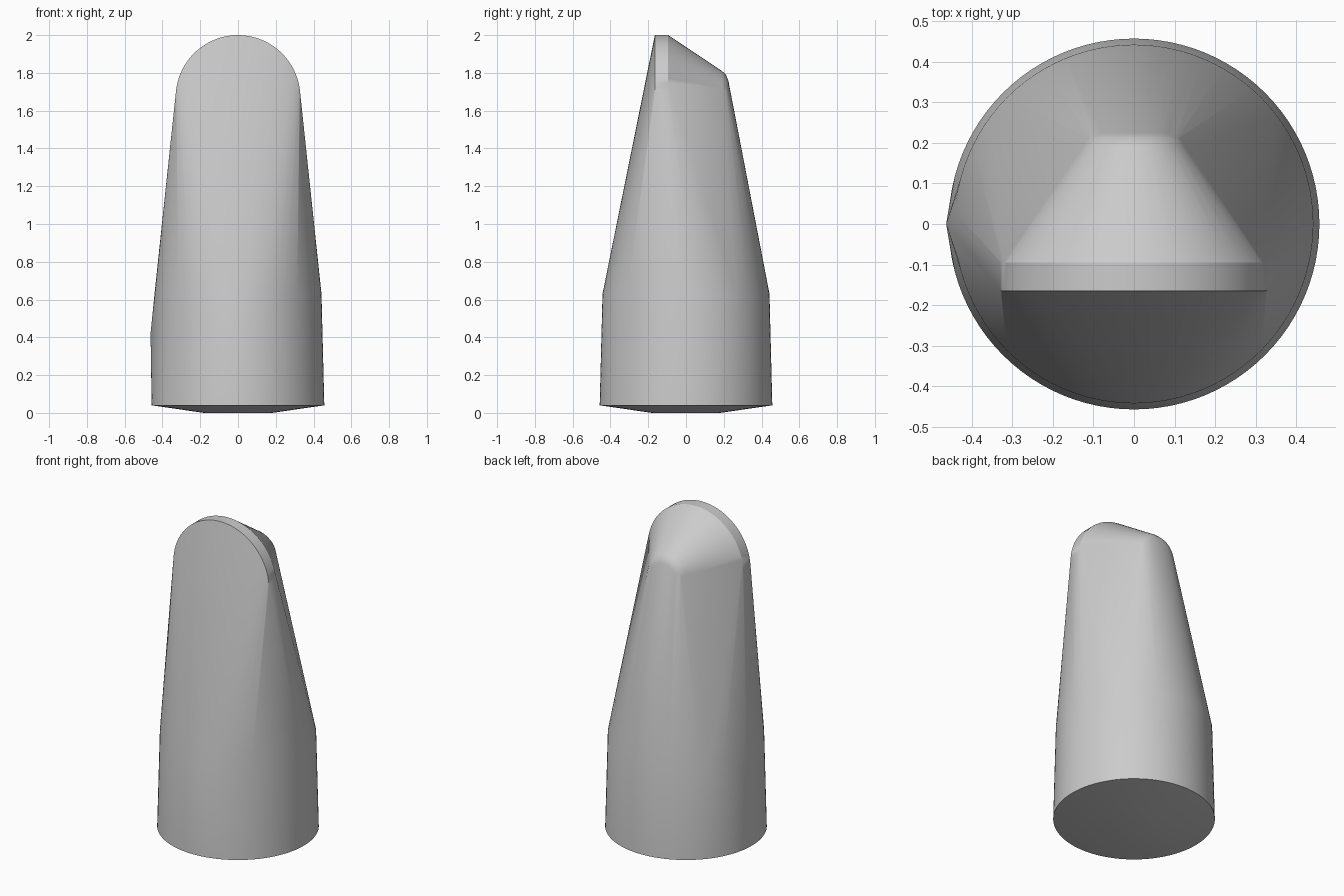
import bpy
import bmesh
from math import sin, cos, pi, radians

cube = bpy.data.objects.get("Cube")
if cube:
    bpy.data.objects.remove(cube, do_unlink=True)

grey = bpy.data.materials.new("plain grey")
grey.use_nodes = True
colour = (0.6, 0.6, 0.6, 1)
grey.diffuse_color = colour
grey.node_tree.nodes["Principled BSDF"].inputs["Base Color"].default_value = colour


def ring(radius, z, count=96):
    """Horizontal circle of points."""
    return [(radius * cos(2 * pi * i / count), radius * sin(2 * pi * i / count), z)
            for i in range(count)]


def arch(radius, y, z, count=40):
    """Upright half circle of points facing the front."""
    return [(radius * cos(pi * i / count), y, z + radius * sin(pi * i / count))
            for i in range(count + 1)]


# Round foot and tapering shaft
points = ring(0.18, 0) + ring(0.457, 0.04) + ring(0.442, 0.63)
# Slight swelling on the right side
points += [(-0.463, 0, 0.42)]
# Front arched rim, then the roof sloping to a small rounded back arch
points += arch(0.33, -0.165, 1.67) + arch(0.33, -0.095, 1.67)
points += arch(0.13, 0.19, 1.68) + arch(0.115, 0.212, 1.675) + arch(0.09, 0.224, 1.67)

# Stretch one skin over all the sections
bm = bmesh.new()
for p in points:
    bm.verts.new(p)
hull = bmesh.ops.convex_hull(bm, input=bm.verts)
loose = [v for v in bm.verts if not v.link_faces]
bmesh.ops.delete(bm, geom=loose, context="VERTS")
bmesh.ops.dissolve_limit(bm, angle_limit=radians(0.1), verts=bm.verts, edges=bm.edges)
bmesh.ops.recalc_face_normals(bm, faces=bm.faces)

mesh = bpy.data.meshes.new("tapered_cap")
bm.to_mesh(mesh)
bm.free()
mesh.materials.append(grey)
cap = bpy.data.objects.new("tapered_cap", mesh)
bpy.context.collection.objects.link(cap)
bpy.context.view_layer.objects.active = cap
cap.select_set(True)
bpy.ops.object.shade_smooth_by_angle(angle=radians(30))
